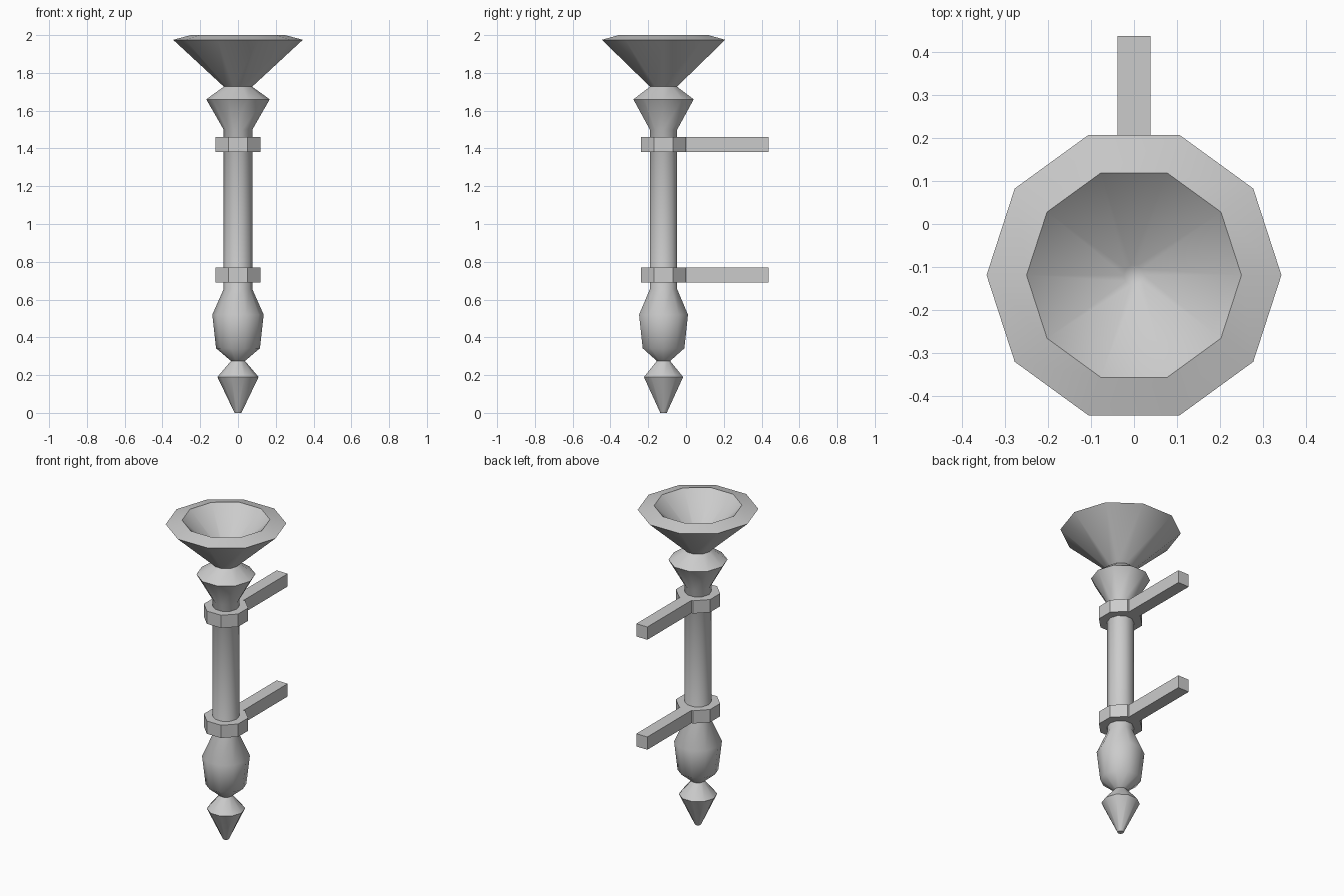
import bpy, bmesh
from math import cos, sin, pi, radians

if "Cube" in bpy.data.objects:
    bpy.data.objects.remove(bpy.data.objects["Cube"])

CY = -0.119  # axis of the torch, in front of the wall brackets


def make(name, bm, smooth=None):
    bmesh.ops.recalc_face_normals(bm, faces=bm.faces)
    me = bpy.data.meshes.new(name)
    bm.to_mesh(me)
    bm.free()
    ob = bpy.data.objects.new(name, me)
    bpy.context.collection.objects.link(ob)
    if smooth:
        bpy.ops.object.select_all(action='DESELECT')
        ob.select_set(True)
        bpy.context.view_layer.objects.active = ob
        bpy.ops.object.shade_smooth_by_angle(angle=radians(smooth))
    return ob


def lathe(name, profile, sides, start=0.0, closed=False, smooth=None):
    """Turn (radius, z) points around the torch axis."""
    bm = bmesh.new()
    rings = [[bm.verts.new((r * cos(start + 2 * pi * i / sides),
                            CY + r * sin(start + 2 * pi * i / sides), z))
              for i in range(sides)] for r, z in profile]
    pairs = list(zip(rings, rings[1:]))
    if closed:
        pairs.append((rings[-1], rings[0]))
    else:
        bm.faces.new(rings[0])
        bm.faces.new(rings[-1])
    for a, b in pairs:
        for i in range(sides):
            j = (i + 1) % sides
            bm.faces.new((a[i], a[j], b[j], b[i]))
    return make(name, bm, smooth)


# Turned body: pointed finial, bulb, shaft, collar and hollow bowl
lathe("torch_body", [
    (0.018, 0), (0.109, 0.19), (0.037, 0.275), (0.116, 0.342),
    (0.136, 0.52), (0.076, 0.655), (0.076, 1.50), (0.168, 1.66),
    (0.075, 1.727), (0.343, 1.975), (0.25, 2.0), (0.024, 1.79)],
    10, smooth=50)

# Two clamp rings, each with an arm reaching back to the wall
for label, z in (("lower", 0.69), ("upper", 1.38)):
    top = z + 0.08
    r = 0.119 / cos(pi / 8)
    lathe(label + "_clamp_ring",
          [(0.07, z), (r, z), (r, top), (0.07, top)], 8, pi / 8, closed=True)
    bm = bmesh.new()
    bmesh.ops.create_cube(bm, size=1)
    for v in bm.verts:
        v.co = (v.co.x * 0.077, 0.2175 + v.co.y * 0.441, z + 0.04 + v.co.z * 0.08)
    make(label + "_wall_arm", bm)
